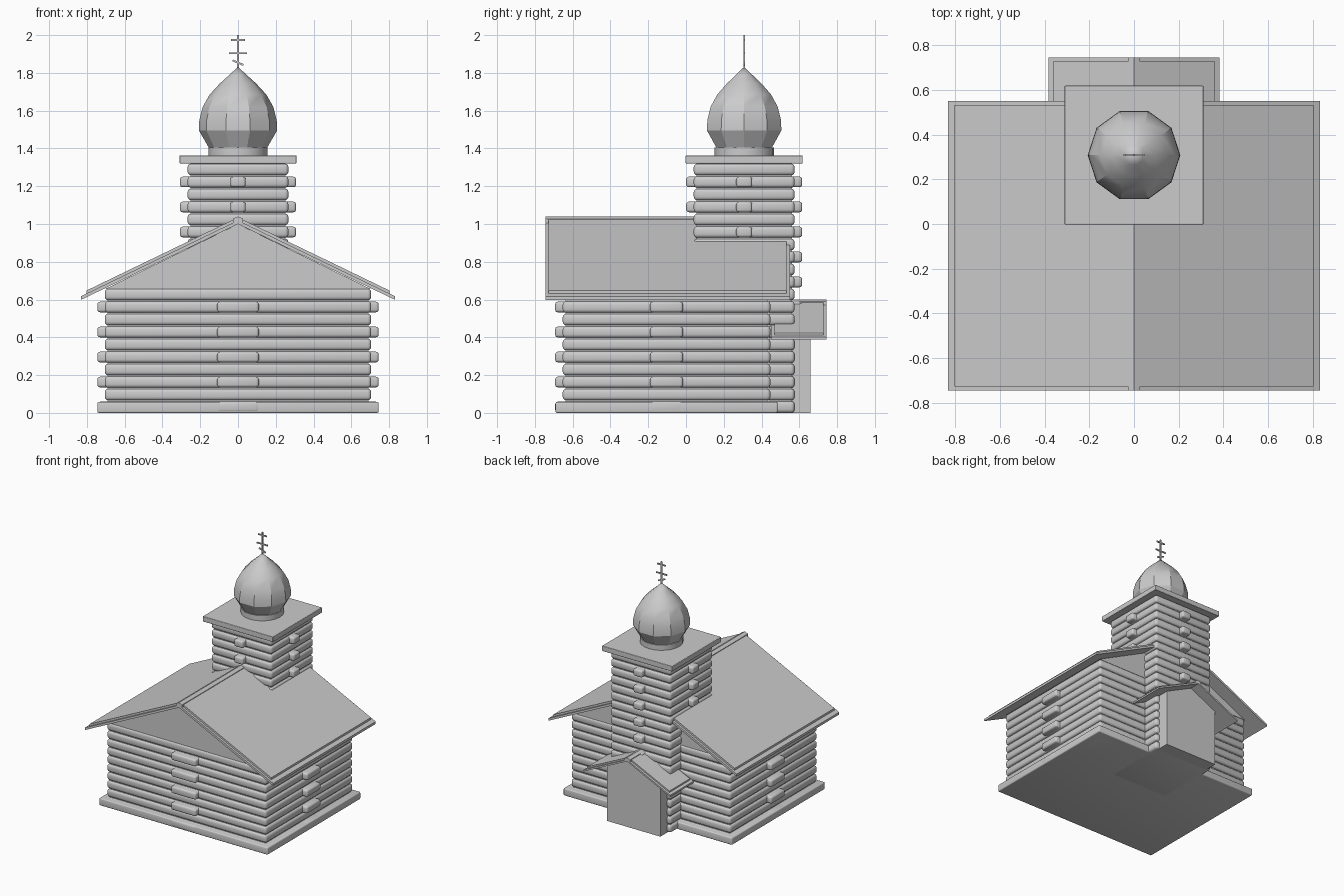
import bpy, bmesh, math
from mathutils import Matrix

if "Cube" in bpy.data.objects:
    bpy.data.objects.remove(bpy.data.objects["Cube"])

PITCH = 0.0662


def finish(name, bm, smooth=None):
    bmesh.ops.recalc_face_normals(bm, faces=bm.faces)
    me = bpy.data.meshes.new(name)
    bm.to_mesh(me)
    bm.free()
    ob = bpy.data.objects.new(name, me)
    bpy.context.collection.objects.link(ob)
    if smooth:
        bpy.ops.object.select_all(action='DESELECT')
        ob.select_set(True)
        bpy.context.view_layer.objects.active = ob
        bpy.ops.object.shade_smooth_by_angle(angle=math.radians(smooth))
    return ob


def add_box(bm, c, s, bevel=0.0, tilt=0.0):
    m = (Matrix.Translation(c) @ Matrix.Rotation(tilt, 4, 'Y')
         @ Matrix.Diagonal((s[0], s[1], s[2], 1)))
    vs = bmesh.ops.create_cube(bm, size=1, matrix=m)['verts']
    if bevel:
        edges = list({e for v in vs for e in v.link_edges})
        bmesh.ops.bevel(bm, geom=edges, offset=bevel, segments=3,
                        profile=0.5, affect='EDGES')


def prism(name, pts, y0, y1):
    """Extrude an x-z outline along y."""
    bm = bmesh.new()
    f = bm.faces.new([bm.verts.new((x, y0, z)) for x, z in pts])
    ex = bmesh.ops.extrude_face_region(bm, geom=[f])['geom']
    bmesh.ops.translate(bm, vec=(0, y1 - y0, 0),
                        verts=[g for g in ex if isinstance(g, bmesh.types.BMVert)])
    return finish(name, bm)


def chevron(name, w, apex, slope, t, y0, y1):
    e = apex - slope * w
    prism(name, [(-w, e), (0, apex), (w, e), (w, e + t), (0, apex + t), (-w, e + t)], y0, y1)


def log_stack(name, cy, hx, hy, px, py, first, last):
    """Rounded log courses, every second one crossed by short projecting logs."""
    bm = bmesh.new()
    for i in range(first, last):
        z = 0.031 + PITCH * i
        add_box(bm, (0, cy, z), (2 * hx, 2 * hy, 0.062), 0.019)
        if i % 2 == 0:
            add_box(bm, (0, cy, z), (2 * px, 2 * hy + 0.08, 0.056), 0.014)
            add_box(bm, (0, cy, z), (2 * hx + 0.08, 2 * py, 0.056), 0.014)
    finish(name, bm, 35)
    # dark core behind the joints
    bm = bmesh.new()
    z0, z1 = PITCH * first + 0.005, PITCH * last - 0.004
    add_box(bm, (0, cy, (z0 + z1) / 2), (2 * hx - 0.03, 2 * hy - 0.03, z1 - z0))
    finish(name + "_core", bm)


def pitched_roof(name, w, apex, slope, t, inset, y0, y1):
    chevron(name + "_boards", w, apex, slope, t, y0, y1)
    chevron(name + "_cover", w - inset, apex + t, slope, t * 0.85, y0 + 0.018, y1 - 0.018)
    chevron(name + "_ridge", 0.026, apex + t, slope, t * 0.85 + 0.005, y0, y1)


# Main log hall with wider sill
log_stack("hall_logs", -0.103, 0.705, 0.55, 0.11, 0.087, 0, 10)
bm = bmesh.new()
add_box(bm, (0, -0.103, 0.029), (1.49, 1.175, 0.058), 0.008)
finish("hall_sill", bm, 35)

# Hall gable and roof
prism("hall_gable", [(-0.705, 0.655), (0.705, 0.655), (0, 1.0)], -0.645, 0.44)
pitched_roof("hall_roof", 0.832, 1.0, 0.483, 0.019, 0.03, -0.745, 0.55)

# Bell tower
TY = 0.308
log_stack("tower_logs", TY, 0.267, 0.267, 0.04, 0.042, 0, 20)
bm = bmesh.new()
add_box(bm, (0, TY, 1.342), (0.62, 0.62, 0.042), 0.004)
finish("tower_cap", bm)

# Porch
prism("porch_box", [(-0.235, 0), (0.235, 0), (0.235, 0.455), (0, 0.568), (-0.235, 0.455)],
      0.45, 0.66)
pitched_roof("porch_roof", 0.382, 0.57, 0.475, 0.014, 0.02, 0.45, 0.745)

# Drum under the dome
bm = bmesh.new()
bmesh.ops.create_cone(bm, cap_ends=True, segments=20, radius1=0.157, radius2=0.157,
                      depth=0.06, matrix=Matrix.Translation((0, TY, 1.375)))
finish("dome_drum", bm, 35)

# Ten-sided onion dome, lathed
profile = [(0.0, 1.4), (0.152, 1.4), (0.207, 1.495), (0.205, 1.55), (0.187, 1.62),
           (0.15, 1.685), (0.095, 1.745), (0.045, 1.79), (0.0, 1.832)]
bm = bmesh.new()
vs = [bm.verts.new((r, TY, z)) for r, z in profile]
es = [bm.edges.new(p) for p in zip(vs, vs[1:])]
bmesh.ops.spin(bm, geom=vs + es, cent=(0, TY, 0), axis=(0, 0, 1),
               angle=2 * math.pi, steps=10)
bmesh.ops.remove_doubles(bm, verts=bm.verts, dist=0.0005)
finish("onion_dome", bm, 30)

# Cross with three bars, the lowest slanted
bm = bmesh.new()
add_box(bm, (0, TY, 1.905), (0.011, 0.009, 0.19))
for z, w, tilt in [(1.975, 0.075, 0), (1.904, 0.095, 0), (1.854, 0.062, 0.4)]:
    add_box(bm, (0, TY, z), (w, 0.009, 0.01), tilt=tilt)
finish("cross", bm)
